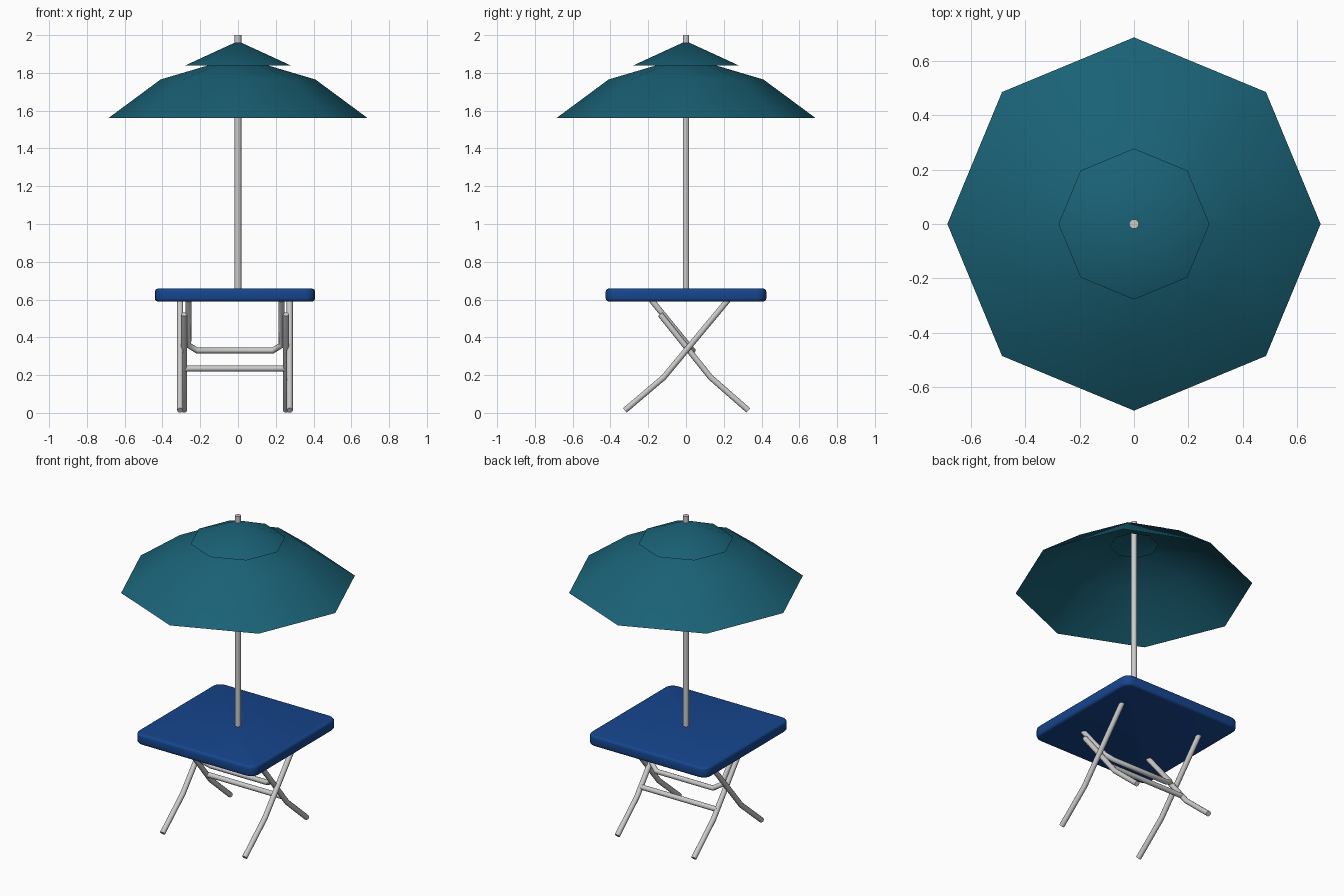
import bpy, bmesh, math

if "Cube" in bpy.data.objects:
    bpy.data.objects.remove(bpy.data.objects["Cube"])


def material(name, color):
    m = bpy.data.materials.new(name)
    m.diffuse_color = (*color, 1)
    m.use_nodes = True
    m.node_tree.nodes["Principled BSDF"].inputs["Base Color"].default_value = m.diffuse_color
    return m


blue = material("table blue", (0.008, 0.06, 0.27))
teal = material("canopy teal", (0.01, 0.12, 0.18))


def finish(ob, angle, mat=None):
    bpy.ops.object.select_all(action='DESELECT')
    ob.select_set(True)
    bpy.context.view_layer.objects.active = ob
    if ob.type == 'CURVE':
        bpy.ops.object.convert(target='MESH')
        ob = bpy.context.object
    bpy.ops.object.shade_smooth_by_angle(angle=math.radians(angle))
    if mat:
        ob.data.materials.append(mat)


def add_mesh(name, bm, angle, mat):
    bmesh.ops.recalc_face_normals(bm, faces=bm.faces)
    me = bpy.data.meshes.new(name)
    bm.to_mesh(me)
    bm.free()
    ob = bpy.data.objects.new(name, me)
    bpy.context.collection.objects.link(ob)
    finish(ob, angle, mat)


def tube(name, points, radius, res=3):
    cu = bpy.data.curves.new(name, 'CURVE')
    cu.dimensions = '3D'
    cu.bevel_depth = radius
    cu.bevel_resolution = res
    cu.use_fill_caps = True
    sp = cu.splines.new('POLY')
    sp.points.add(len(points) - 1)
    for p, co in zip(sp.points, points):
        p.co = (*co, 1)
    ob = bpy.data.objects.new(name, cu)
    bpy.context.collection.objects.link(ob)
    finish(ob, 40)


def canopy(name, profile, sides=8):
    """Open eight-sided sheet lofted through (radius, z) rings."""
    bm = bmesh.new()
    rings = []
    for r, z in profile:
        if r == 0:
            rings.append([bm.verts.new((0, 0, z))] * sides)
        else:
            rings.append([bm.verts.new((r * math.cos(i * math.tau / sides),
                                        r * math.sin(i * math.tau / sides), z))
                          for i in range(sides)])
    for a, b in zip(rings, rings[1:]):
        for i in range(sides):
            j = (i + 1) % sides
            quad = [a[i], a[j], b[j], b[i]]
            bm.faces.new(list(dict.fromkeys(quad)))
    add_mesh(name, bm, 60, teal)


CX = -0.016   # table and legs sit slightly left of the pole

# Table top: rounded corners, softened rims
bm = bmesh.new()
bmesh.ops.create_cube(bm, size=1)
for v in bm.verts:
    v.co = (v.co.x * 0.848 + CX, v.co.y * 0.85, v.co.z * 0.068 + 0.624)
upright = [e for e in bm.edges if abs(e.verts[0].co.z - e.verts[1].co.z) > 0.01]
bmesh.ops.bevel(bm, geom=upright, offset=0.055, segments=4, profile=0.5, affect='EDGES')
rims = [e for e in bm.edges if abs(e.verts[0].co.z - e.verts[1].co.z) < 0.001]
bmesh.ops.bevel(bm, geom=rims, offset=0.016, segments=3, profile=0.5, affect='EDGES')
add_mesh("table_top", bm, 35, blue)

# Pole and two-tier canopy
tube("pole", [(0, 0, 0.61), (0, 0, 2.0)], 0.018)
canopy("canopy", [(0.687, 1.56), (0.41, 1.765), (0.14, 1.845)])
canopy("canopy_cap", [(0.278, 1.84), (0, 1.968)])

# Crossing folding legs on both sides
R = 0.016
for side, s in (("left", -1), ("right", 1)):
    xa, xb = CX + s * 0.29, CX + s * 0.27
    tube(f"{side}_outer_leg", [(xa, 0.222, 0.597), (xa, -0.118, 0.188),
                               (xa, -0.324, 0.0132)], R)
    tube(f"{side}_inner_leg", [(xb, -0.137, 0.522), (xb, 0.13, 0.188),
                               (xb, 0.33, 0.0132)], R)

# Cross bar between the inner legs
tube("lower_cross_bar", [(CX - 0.27, 0.094, 0.235), (CX + 0.27, 0.094, 0.235)], R)

# U-shaped brace from the table down to the crossing
tube("folding_brace", [(CX - 0.246, -0.183, 0.597), (CX - 0.246, 0.012, 0.358),
                       (CX - 0.2, 0.035, 0.33), (CX + 0.2, 0.035, 0.33),
                       (CX + 0.246, 0.012, 0.358), (CX + 0.246, -0.183, 0.597)], R)
